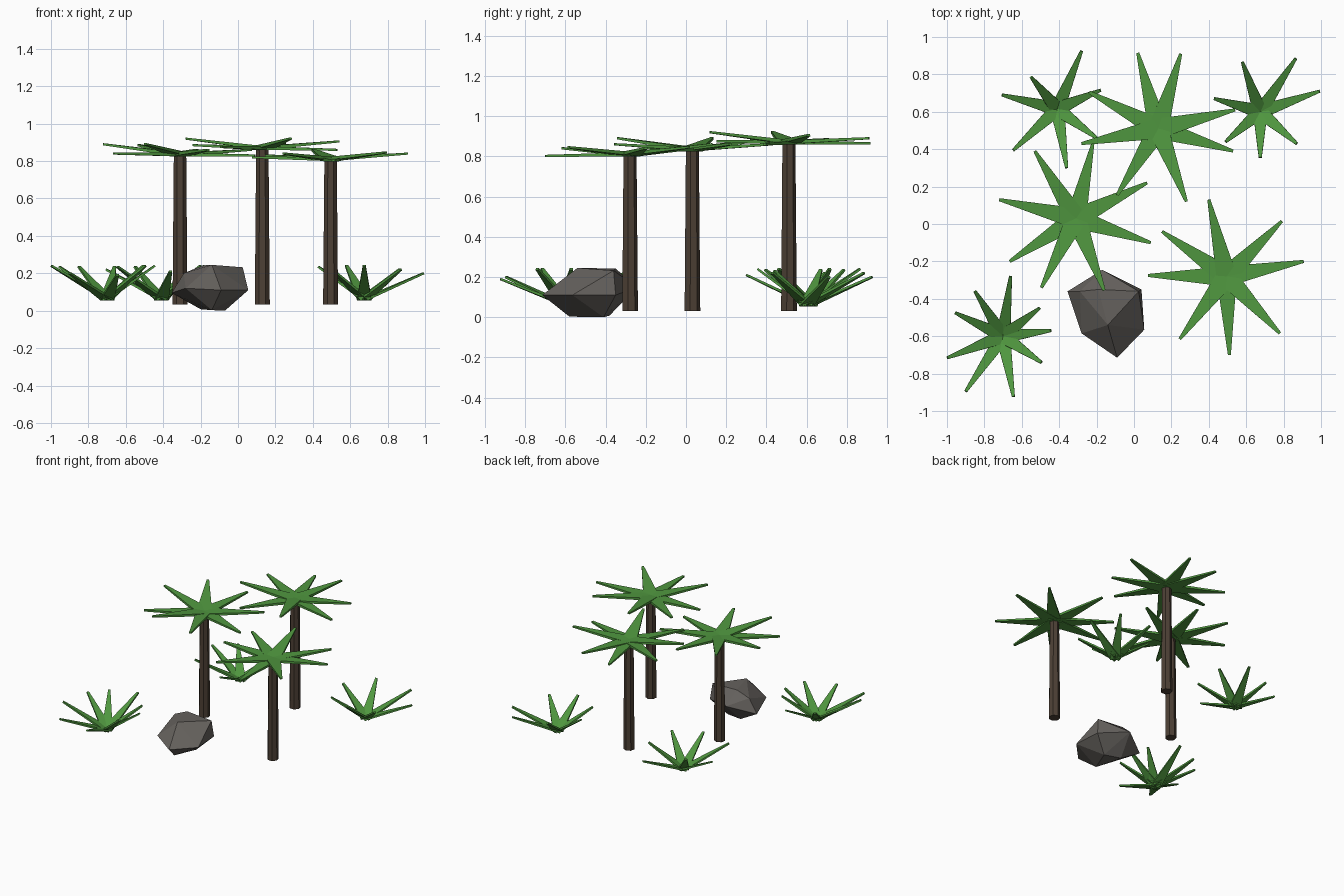
import bpy, bmesh
from mathutils import Vector

if "Cube" in bpy.data.objects:
    bpy.data.objects.remove(bpy.data.objects["Cube"])


def material(name, rgb):
    m = bpy.data.materials.new(name)
    m.diffuse_color = (*rgb, 1)
    m.use_nodes = True
    m.node_tree.nodes["Principled BSDF"].inputs["Base Color"].default_value = m.diffuse_color
    return m


GREEN = material("leaf_green", (0.08, 0.31, 0.05))
BARK = material("bark_brown", (0.075, 0.052, 0.036))
STONE = material("stone_grey", (0.13, 0.12, 0.11))


def finish(bm, name, mat):
    bmesh.ops.recalc_face_normals(bm, faces=bm.faces)
    me = bpy.data.meshes.new(name)
    bm.to_mesh(me)
    bm.free()
    me.materials.append(mat)
    ob = bpy.data.objects.new(name, me)
    bpy.context.collection.objects.link(ob)


def add_leaf(bm, base, tip, width, thick, tip_width=0.016):
    # tapered flat box running from the crown centre to the tip
    along = (tip - base).normalized()
    side = along.cross(Vector((0, 0, 1))).normalized()
    up = side.cross(along)
    rings = []
    for p, w, t in ((base, width, thick), (tip, tip_width, 0.011)):
        rings.append([bm.verts.new(p + side * (a * w / 2) + up * (b * t / 2))
                      for a, b in ((-1, -1), (1, -1), (1, 1), (-1, 1))])
    a, b = rings
    bm.faces.new(a)
    bm.faces.new(b)
    for i in range(4):
        j = (i + 1) % 4
        bm.faces.new((a[i], a[j], b[j], b[i]))


def leaf_cluster(name, centre, tips, width, thick):
    bm = bmesh.new()
    for t in tips:
        add_leaf(bm, Vector(centre), Vector(t), width, thick)
    finish(bm, name, GREEN)


def trunk(name, x, y, top):
    bm = bmesh.new()
    bottom = 0.032
    bmesh.ops.create_cone(bm, cap_ends=True, segments=7, radius1=0.041,
                          radius2=0.034, depth=top - bottom)
    bmesh.ops.translate(bm, verts=bm.verts, vec=(x, y, (top + bottom) / 2))
    finish(bm, name, BARK)


# palms: trunk position, then leaf tips
palms = {
    "left": ((-0.31, 0.03, 0.835), [
        (-.53, .39, .885), (-.22, .43, .86), (.07, .22, .86), (.09, -.10, .83),
        (-.16, -.355, .86), (-.495, -.34, .89), (-.665, -.20, .84), (-.72, .13, .89)]),
    "back": ((0.13, 0.51, 0.87), [
        (.02, .915, .865), (.25, .91, .89), (.54, .61, .905), (.53, .39, .86),
        (.28, .12, .92), (-.09, .155, .875), (-.28, .43, .92), (-.24, .705, .885)]),
    "right": ((0.495, -0.28, 0.81), [
        (.40, .13, .86), (.79, .015, .845), (.907, -.20, .84), (.78, -.585, .845),
        (.51, -.70, .802), (.245, -.615, .84), (.075, -.275, .82), (.15, -.04, .83)]),
}
for n, (c, tips) in palms.items():
    trunk(n + "_palm_trunk", *c)
    leaf_cluster(n + "_palm_leaves", c, tips, 0.11, 0.02)

# ground plants: base point, then leaf tips
plants = {
    "front_left": ((-0.70, -0.60, 0.06), [
        (-.66, -.28, .235), (-.505, -.45, .24), (-.445, -.57, .24), (-.495, -.74, .24),
        (-.645, -.923, .19), (-.90, -.895, .20), (-.998, -.715, .24),
        (-.955, -.475, .235), (-.85, -.36, .235)]),
    "back_left": ((-0.41, 0.615, 0.06), [
        (-.28, .925, .20), (-.55, .785, .235), (-.705, .69, .22), (-.645, .395, .235),
        (-.36, .30, .21), (-.20, .46, .24), (-.18, .715, .24)]),
    "back_right": ((0.675, 0.60, 0.06), [
        (.865, .885, .22), (.58, .865, .24), (.43, .67, .235), (.49, .44, .23),
        (.675, .355, .24), (.87, .43, .22), (.992, .71, .20)]),
}
for n, (c, tips) in plants.items():
    leaf_cluster(n + "_plant", c, tips, 0.078, 0.014)

# faceted boulder
bm = bmesh.new()
for p in ((-.29, -.36, .20), (.025, -.36, .232), (-.14, -.54, .245), (-.19, -.35, .242),
          (-.17, -.245, .15), (.055, -.565, .11), (-.09, -.715, .11),
          (-.28, -.585, .12), (-.355, -.36, .095), (.04, -.35, .11),
          (-.07, -.41, 0), (-.20, -.38, .008), (-.14, -.58, .003)):
    bm.verts.new(p)
bmesh.ops.convex_hull(bm, input=bm.verts)
finish(bm, "boulder", STONE)
